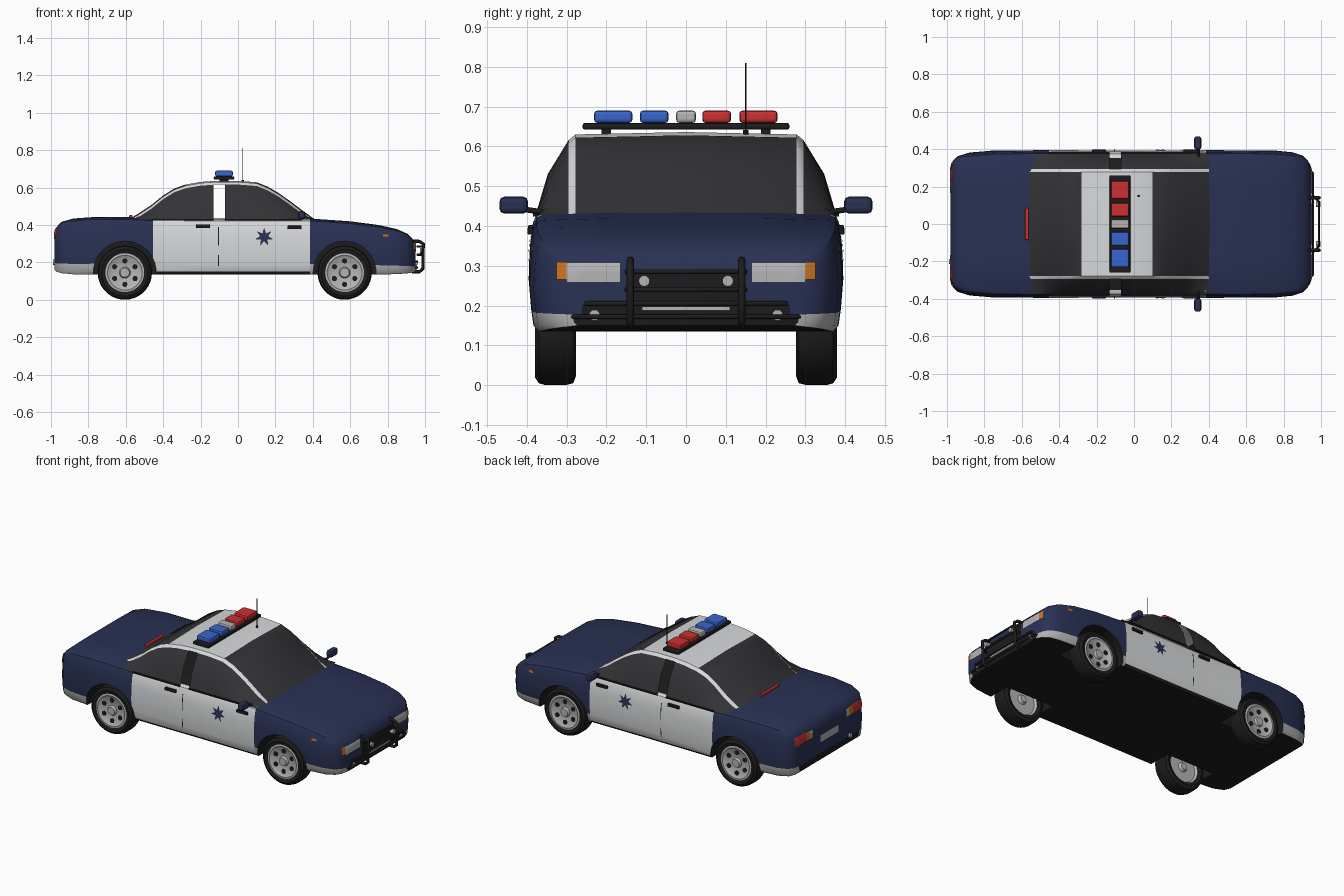
import bpy, bmesh
from math import sin, cos, pi, radians
from mathutils import Vector
from mathutils.bvhtree import BVHTree

if "Cube" in bpy.data.objects:
    bpy.data.objects.remove(bpy.data.objects["Cube"])


def material(name, r, g, b):
    m = bpy.data.materials.new(name)
    m.use_nodes = True
    m.diffuse_color = (r, g, b, 1)
    m.node_tree.nodes["Principled BSDF"].inputs["Base Color"].default_value = (r, g, b, 1)
    return m


NAVY = material("navy paint", .022, .031, .088)
WHITE = material("white paint", .68, .69, .70)
SILVER = material("silver", .46, .46, .46)
GLASS = material("dark glass", .033, .033, .038)
BLACK = material("black rubber", .012, .012, .013)
RED = material("red lamp", .6, .03, .03)
BLUE = material("blue lamp", .04, .13, .62)
ORANGE = material("orange lamp", .6, .17, .015)


def smooth(ob, angle=35):
    bpy.ops.object.select_all(action='DESELECT')
    ob.select_set(True)
    bpy.context.view_layer.objects.active = ob
    bpy.ops.object.shade_smooth_by_angle(angle=radians(angle))


def build(name, verts, faces, mats, rule=None, angle=35):
    """Mesh object; rule(face centre, normal) gives a material slot."""
    me = bpy.data.meshes.new(name)
    me.from_pydata(verts, [], faces)
    bm = bmesh.new()
    bm.from_mesh(me)
    bmesh.ops.remove_doubles(bm, verts=bm.verts, dist=1e-5)
    bmesh.ops.recalc_face_normals(bm, faces=bm.faces)
    for f in bm.faces:
        f.material_index = rule(f.calc_center_median(), f.normal) if rule else 0
    bm.to_mesh(me)
    bm.free()
    for m in mats:
        me.materials.append(m)
    ob = bpy.data.objects.new(name, me)
    bpy.context.collection.objects.link(ob)
    smooth(ob, angle)
    return ob


def bridge(rings, wrap_ring=True, wrap_path=False):
    """Vertices and quads joining equal rings of points."""
    n, m = len(rings[0]), len(rings)
    faces = [(i * n + j, i * n + (j + 1) % n, (i + 1) % m * n + (j + 1) % n, (i + 1) % m * n + j)
             for i in range(m if wrap_path else m - 1) for j in range(n if wrap_ring else n - 1)]
    return [p for r in rings for p in r], faces


def box(name, lo, hi, mat, bevel=0.0):
    lo, hi = Vector(lo), Vector(hi)
    bpy.ops.mesh.primitive_cube_add(size=1, location=(lo + hi) / 2)
    ob = bpy.context.object
    ob.name = name
    ob.scale = hi - lo
    bpy.ops.object.transform_apply(location=False, rotation=False)
    ob.data.materials.append(mat)
    if bevel:
        b = ob.modifiers.new("bevel", 'BEVEL')
        b.width, b.segments = bevel, 2
    return ob


def cylinder(name, loc, r, depth, mat, axis='Y', sides=24):
    rot = {'X': (0, pi / 2, 0), 'Y': (pi / 2, 0, 0), 'Z': (0, 0, 0)}[axis]
    bpy.ops.mesh.primitive_cylinder_add(vertices=sides, radius=r, depth=depth, location=loc, rotation=rot)
    ob = bpy.context.object
    ob.name = name
    ob.data.materials.append(mat)
    smooth(ob)
    return ob


def tube(name, points, r, mat):
    cu = bpy.data.curves.new(name, 'CURVE')
    cu.dimensions, cu.bevel_depth, cu.bevel_resolution, cu.use_fill_caps = '3D', r, 2, True
    sp = cu.splines.new('POLY')
    sp.points.add(len(points) - 1)
    for p, co in zip(sp.points, points):
        p.co = (*co, 1)
    cu.materials.append(mat)
    ob = bpy.data.objects.new(name, cu)
    bpy.context.collection.objects.link(ob)
    return ob


# Body shell: stations of x, half width, top, bottom
stations = [(-.98, .30, .355, .16), (-.97, .335, .385, .15), (-.945, .362, .412, .142), (-.88, .382, .43, .136),
            (-.75, .393, .439, .135), (-.57, .396, .437, .135), (-.455, .395, .432, .135), (0, .393, .43, .135),
            (.385, .395, .43, .135), (.6, .396, .415, .135), (.75, .393, .396, .135), (.85, .383, .374, .137),
            (.905, .364, .35, .141), (.932, .335, .325, .145), (.948, .29, .295, .15)]
rows = [(.94, 0), (.97, .05), (.985, .19), (1, .45), (.99, .72), (.972, .9), (.95, .97), (.9, 1), (.45, 1.015)]
rings = []
for x, w, top, bot in stations:
    half = [(w * a, bot + f * (top - bot)) for a, f in rows]
    rings.append([(x, -y, z) for y, z in half] + [(x, y, z) for y, z in reversed(half)])
verts, faces = bridge(rings)
n = len(rings[0])
for start in (0, len(verts) - n):
    faces += [(start + i, start + i + 1, start + n - 2 - i, start + n - 1 - i) for i in range(len(rows) - 1)]


def paint(c, nrm):
    door = -.455 < c.x < .385
    if nrm.z < -.8 or (door and (c.z < .15 or nrm.z > .95)):
        return 3
    if door:
        return 1
    if c.z < .19:
        return 2 if abs(c.y) > .27 else 3
    return 0


body = build("body_shell", verts, faces, [NAVY, WHITE, SILVER, BLACK], paint)
bm = bmesh.new()
bm.from_mesh(body.data)
surface = BVHTree.FromBMesh(bm)
bm.free()

# Wheel arches
AXLES = {"rear": -.605, "front": .57}
for x in AXLES.values():
    for s in (-1, 1):
        cutter = cylinder("arch_cutter", (x, s * .45, .145), .168, .44, BLACK, sides=48)
        mod = body.modifiers.new("arch", 'BOOLEAN')
        mod.operation, mod.solver, mod.object, mod.material_mode = 'DIFFERENCE', 'EXACT', cutter, 'TRANSFER'
        bpy.context.view_layer.objects.active = body
        bpy.ops.object.modifier_apply(modifier=mod.name)
        bpy.data.objects.remove(cutter)
smooth(body)

# Cabin sheet with open gaps behind the front side windows
profile = [(-.57, .432), (-.52, .463), (-.46, .503), (-.40, .552), (-.34, .589), (-.28, .61), (-.2, .624), (-.13, .629),
           (-.07, .63), (0, .63), (.1, .622), (.16, .598), (.22, .563), (.28, .52), (.34, .475), (.405, .428)]
rings = []
for x, z in profile:
    base, edge = min(.428, z), max(z - .014, min(.428, z))
    half = [(.378, base), (.347, base + (edge - base) * .55), (.295, edge), (.278, z)]
    rings.append([(x, -y, h) for y, h in half] + [(x, 0, z + .006)] + [(x, y, h) for y, h in reversed(half)])
verts, faces = bridge(rings, wrap_ring=False)


def middle(f):
    return sum((Vector(verts[i]) for i in f), Vector()) / len(f)


faces = [f for f in faces if not (-.13 < middle(f).x < -.07 and abs(middle(f).y) > .3)]


def cabin_paint(c, nrm):
    if abs(c.y) > .3:
        return 1
    return 0 if abs(c.y) > .27 or -.28 < c.x < .1 else 1


build("cabin", verts, faces, [WHITE, GLASS], cabin_paint)


# Panels that follow the body surface
def project(direction, u, v):
    d = Vector(direction)
    origin = Vector((u, 0, v)) if d.y else Vector((0, u, v))
    hit = surface.ray_cast(origin - d * 2, d)[0]
    return (hit if hit else origin - d * .93) - d * .005


def sheet(name, pts, faces, d, mat):
    ob = build(name, pts, faces, [mat])
    if ob.data.polygons[0].normal.dot(Vector(d)) > 0:
        ob.data.flip_normals()
    return ob


def panel(name, d, u, v, mat, nu=8, nv=4):
    grid = [[project(d, u[0] + (u[1] - u[0]) * i / nu, v[0] + (v[1] - v[0]) * j / nv)
             for j in range(nv + 1)] for i in range(nu + 1)]
    return sheet(name, *bridge(grid, wrap_ring=False), d, mat)


NOSE, TAIL = (-1, 0, 0), (1, 0, 0)
panel("grille", NOSE, (-.15, .15), (.205, .285), BLACK)
panel("lower_intake", NOSE, (-.26, .26), (.17, .2), BLACK)
panel("rear_plate", TAIL, (-.09, .09), (.265, .31), SILVER)
for s, side in ((-1, "right"), (1, "left")):
    panel(side + "_headlight", NOSE, (s * .165, s * .3), (.258, .308), SILVER)
    panel(side + "_turn_lamp", NOSE, (s * .3, s * .325), (.265, .31), ORANGE)
    panel(side + "_tail_lamp", TAIL, (s * .225, s * .328), (.325, .38), RED)
    panel(side + "_tail_turn_lamp", TAIL, (s * .19, s * .225), (.325, .375), ORANGE)
    panel(side + "_reverse_lamp", TAIL, (s * .165, s * .19), (.325, .372), SILVER)
    d = (0, -s, 0)
    panel(side + "_marker", d, (.775, .805), (.338, .35), ORANGE)
    panel(side + "_door_gap_low", d, (-.107, -.102), (.18, .24), BLACK)
    panel(side + "_door_gap_high", d, (-.107, -.102), (.29, .39), BLACK)
    star = [project(d, .14, .335)]
    for k in range(14):
        r, a = (.05, .022)[k % 2], pi / 2 + k * pi / 7
        star.append(project(d, .14 + r * cos(a), .335 + r * sin(a)))
    sheet(side + "_star", star, [(0, k + 1, (k + 1) % 14 + 1) for k in range(14)], d, NAVY)
    # Door handles, window trim and mirrors
    for x0, z0 in ((-.225, .384), (.265, .378)):
        y = project(d, x0, z0).y
        box(side + "_door_handle", (x0, y - .007, z0), (x0 + .075, y + .007, z0 + .018), BLACK, .003)
    for x0, x1 in ((-.455, -.13), (-.07, .34)):
        box(side + "_window_trim", (x0, s * .381 - .004, .424), (x1, s * .381 + .004, .432), BLACK)
    tube(side + "_mirror_arm", [(.345, s * .36, .435), (.345, s * .43, .445)], .007, BLACK)
    box(side + "_mirror", (.322, s * .433 - .036, .431), (.36, s * .433 + .036, .474), NAVY, .013)
    # Fog lamps, spotlights and upright bars of the push guard
    cylinder(side + "_fog_lamp", (.948, s * .23, .176), .014, .02, SILVER, 'X', 10)
    cylinder(side + "_spotlight", (.985, s * .105, .262), .014, .025, SILVER, 'X', 12)
    tube(side + "_guard_upright", [(.92, s * .14, .315), (.97, s * .14, .312), (.991, s * .14, .298),
                                   (.988, s * .14, .165), (.97, s * .14, .15), (.93, s * .14, .15)], .009, BLACK)

# Cross bars of the push guard
for z, y, x in ((.285, .14, .988), (.24, .14, .988), (.205, .26, .958), (.172, .29, .958)):
    tube("guard_crossbar", [(x - .03, -y - .01, z), (x, -y + .02, z), (x, y - .02, z), (x - .03, y + .01, z)], .006, BLACK)
box("front_plate", (.945, -.11, .188), (.962, .11, .198), SILVER)
box("high_brake_lamp", (-.582, -.085, .436), (-.563, .085, .452), RED, .004)
cylinder("tailpipe", (-.97, -.2, .2), .014, .04, SILVER, 'X', 12)

# Roof light bar and antenna
box("light_bar_base", (-.13, -.26, .642), (-.02, .26, .659), BLACK, .006)
for y, w, mat in ((-.183, .048, BLUE), (-.08, .036, BLUE), (0, .025, SILVER), (.077, .036, RED), (.182, .048, RED)):
    box("light_bar_lamp", (-.122, y - w, .659), (-.028, y + w, .69), mat, .008)
for y in (-.2, .2):
    box("light_bar_foot", (-.1, y - .012, .622), (-.05, y + .012, .645), BLACK)
cylinder("antenna", (.025, .15, .72), .002, .18, BLACK, 'Z', 8)
cylinder("antenna_base", (.025, .15, .635), .007, .012, BLACK, 'Z', 10)

# Wheels
tire = [(.1, .045), (.125, .052), (.14, .042), (.145, .025), (.145, -.025), (.14, -.045), (.12, -.052), (.1, -.045)]
rim = [(0, .05), (.024, .05), (.03, .036), (.083, .04), (.093, .048), (.104, .046),
       (.104, -.046), (.09, -.03), (.03, -.03), (.02, -.045), (0, -.045)]
for axle, x in AXLES.items():
    for s, side in ((-1, "right"), (1, "left")):
        for part, prof, mat in (("tire", tire, BLACK), ("rim", rim, SILVER)):
            turn = [[(x + r * cos(k * pi / 18), s * (.328 + y), .145 + r * sin(k * pi / 18)) for r, y in prof]
                    for k in range(36)]
            build(f"{axle}_{side}_{part}", *bridge(turn, part == "tire", True), [mat])
        for k in range(6):
            a = k * pi / 3 + pi / 6
            cylinder(f"{axle}_{side}_rim_hole", (x + .063 * cos(a), s * .366, .145 + .063 * sin(a)),
                     .014, .008, BLACK, sides=12)
